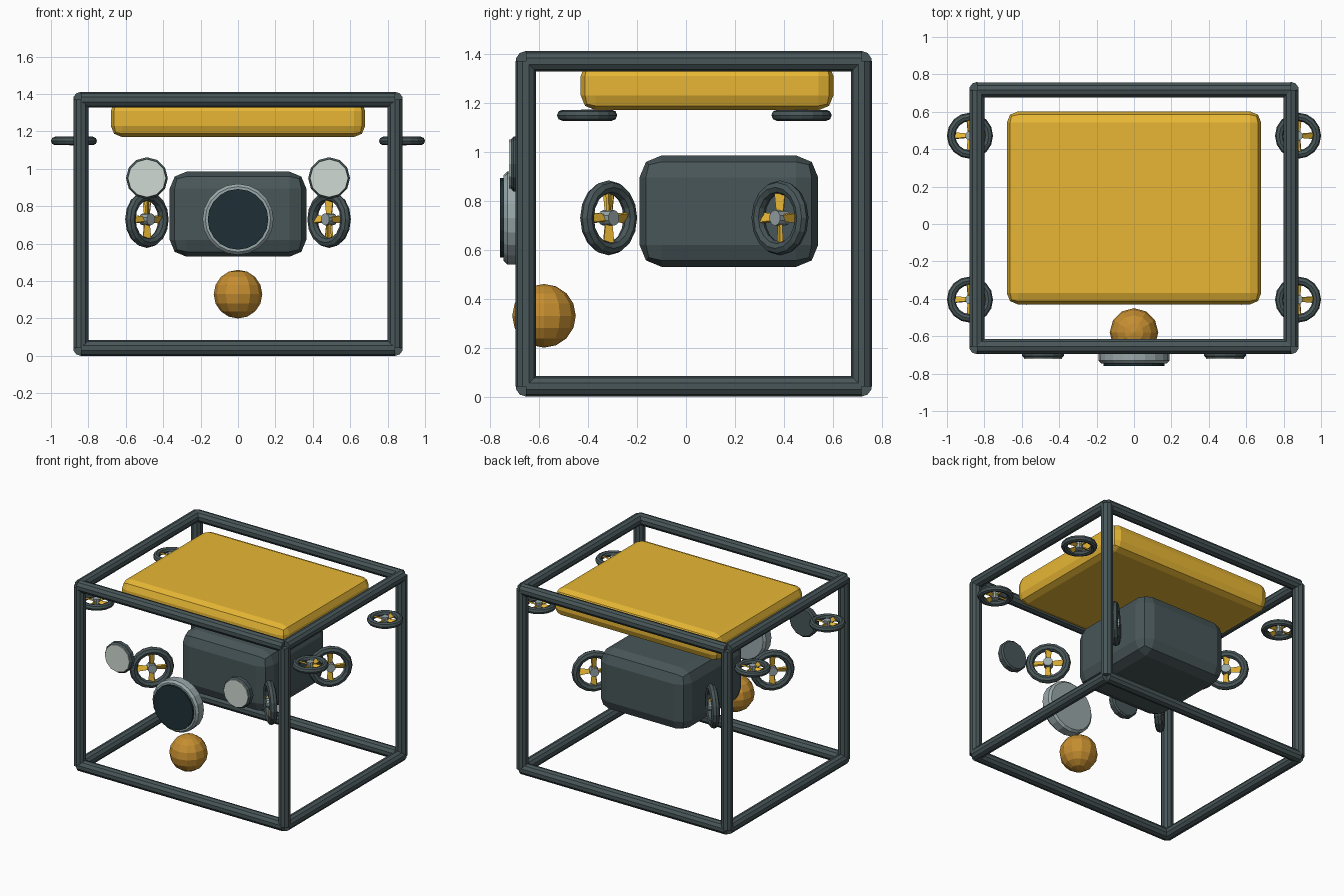
import bpy, bmesh
from math import pi, radians
from mathutils import Matrix, Vector

if "Cube" in bpy.data.objects:
    bpy.data.objects.remove(bpy.data.objects["Cube"])


def material(name, rgb):
    m = bpy.data.materials.new(name)
    m.diffuse_color = (*rgb, 1)
    m.use_nodes = True
    m.node_tree.nodes["Principled BSDF"].inputs["Base Color"].default_value = m.diffuse_color
    return m


SLATE = material("slate", (0.065, 0.093, 0.098))
YELLOW = material("yellow", (0.80, 0.47, 0.035))
AMBER = material("amber", (0.56, 0.27, 0.03))
SILVER = material("silver", (0.32, 0.39, 0.40))
GLASS = material("dark_glass", (0.013, 0.03, 0.037))
PALE = material("pale_glass", (0.62, 0.70, 0.65))


def finish(name, bm, mat, matrix=Matrix(), bevel=0, segments=1):
    me = bpy.data.meshes.new(name)
    bm.to_mesh(me)
    bm.free()
    ob = bpy.data.objects.new(name, me)
    bpy.context.collection.objects.link(ob)
    ob.matrix_world = matrix
    me.materials.append(mat)
    if bevel:
        b = ob.modifiers.new("bevel", 'BEVEL')
        b.width, b.segments = bevel, segments
        b.limit_method = 'ANGLE'
        b.angle_limit = radians(50)
    return ob


def box(name, lo, hi, mat, bevel):
    lo, hi = Vector(lo), Vector(hi)
    bm = bmesh.new()
    bmesh.ops.create_cube(bm, size=1)
    bmesh.ops.scale(bm, vec=hi - lo, verts=bm.verts)
    return finish(name, bm, mat, Matrix.Translation((lo + hi) / 2), bevel, 2)


def rod(name, a, b, r, mat, sides, bevel=0):
    a, b = Vector(a), Vector(b)
    d = b - a
    bm = bmesh.new()
    bmesh.ops.create_cone(bm, cap_ends=True, segments=sides, radius1=r, radius2=r, depth=d.length)
    m = Matrix.Translation((a + b) / 2) @ d.to_track_quat('Z', 'Y').to_matrix().to_4x4()
    return finish(name, bm, mat, m, bevel)


# Tube frame: twelve bars meeting at the corners
X, Y0, Y1, Z0, Z1, R = 0.84, -0.654, 0.717, 0.042, 1.37, 0.042
for y in (Y0, Y1):
    for z in (Z0, Z1):
        rod("frame_cross_bar", (-X, y, z), (X, y, z), R, SLATE, 10)
for x in (-X, X):
    for z in (Z0, Z1):
        rod("frame_side_bar", (x, Y0, z), (x, Y1, z), R, SLATE, 10)
    for y in (Y0, Y1):
        rod("frame_post", (x, y, Z0), (x, y, Z1), R, SLATE, 10)

# Float block and electronics hull
box("float_block", (-0.68, -0.43, 1.17), (0.68, 0.602, 1.37), YELLOW, 0.06)
box("main_hull", (-0.365, -0.19, 0.53), (0.365, 0.54, 0.985), SLATE, 0.09)

# Front camera
rod("camera_housing", (0, -0.655, 0.73), (0, -0.745, 0.73), 0.19, SILVER, 20, 0.015)
rod("camera_lens", (0, -0.70, 0.73), (0, -0.76, 0.73), 0.162, GLASS, 20)

# Headlights
for s in (-1, 1):
    rod("lamp_housing", (s * 0.487, -0.665, 0.95), (s * 0.487, -0.715, 0.95), 0.112, SLATE, 12, 0.01)
    rod("lamp_lens", (s * 0.487, -0.70, 0.95), (s * 0.487, -0.722, 0.95), 0.101, PALE, 12)

# Amber ball under the camera
bm = bmesh.new()
bmesh.ops.create_uvsphere(bm, u_segments=12, v_segments=8, radius=0.13)
finish("amber_ball", bm, AMBER, Matrix.Translation((0, -0.58, 0.33)))


def ring_mesh(major, minor, n=16, k=8):
    bm = bmesh.new()
    prof = bmesh.ops.create_circle(bm, segments=k, radius=minor,
                                   matrix=Matrix.Translation((major, 0, 0)) @ Matrix.Rotation(pi / 2, 4, 'X'))
    bmesh.ops.spin(bm, geom=bm.verts[:] + bm.edges[:], axis=(0, 0, 1), cent=(0, 0, 0),
                   angle=2 * pi, steps=n, use_merge=True)
    bmesh.ops.remove_doubles(bm, verts=bm.verts, dist=1e-4)
    bmesh.ops.recalc_face_normals(bm, faces=bm.faces)
    return bm


def thruster(name, loc, axis, size):
    axis = Vector(axis)
    rot = Matrix() if axis.z else axis.to_track_quat('Z', 'Y').to_matrix().to_4x4()
    m = Matrix.Translation(loc) @ rot @ Matrix.Scale(size, 4)
    finish(name + "_ring", ring_mesh(0.125, 0.028), SLATE, m)
    # Four pitched blades, wider at the tip
    bm = bmesh.new()
    for i in range(4):
        vs = bmesh.ops.create_cube(bm, size=1)["verts"]
        for v in vs:
            w = 0.046 if v.co.x > 0 else 0.028
            v.co = Vector((0.063 + v.co.x * 0.09, v.co.y * w, v.co.z * 0.012))
        turn = Matrix.Rotation(i * pi / 2, 4, 'Z') @ Matrix.Rotation(radians(28), 4, 'X')
        bmesh.ops.transform(bm, matrix=turn, verts=vs)
    finish(name + "_propeller", bm, YELLOW, m)
    bm = bmesh.new()
    bmesh.ops.create_cone(bm, cap_ends=True, segments=10, radius1=0.032, radius2=0.032, depth=0.06)
    finish(name + "_hub", bm, SILVER, m)


# Lift thrusters lie flat on the side bars, drive thrusters are angled at 45 degrees
for sx in (-1, 1):
    for sy in (-1, 1):
        thruster("lift_thruster", (sx * 0.877, 0.034 + sy * 0.438, 1.149), (0, 0, 1), 0.805)
        thruster("drive_thruster", (sx * 0.487, 0.034 + sy * 0.35, 0.73), (1, -sx * sy, 0), 1)
